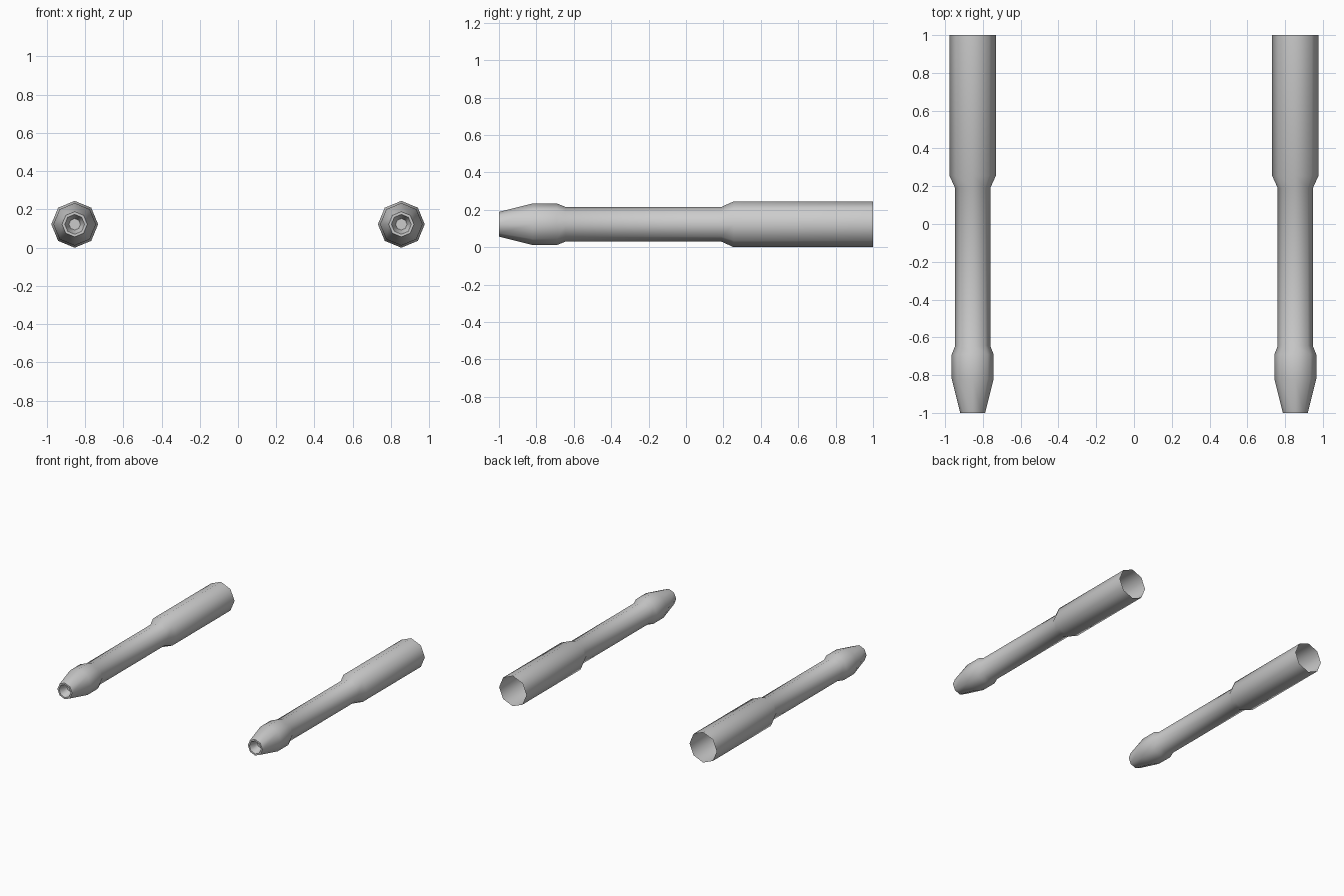
import bpy, bmesh, math

cube = bpy.data.objects.get("Cube")
if cube:
    bpy.data.objects.remove(cube, do_unlink=True)

# Single grey metal
metal = bpy.data.materials.new("grey metal")
metal.use_nodes = True
colour = (0.6, 0.6, 0.6, 1)
metal.diffuse_color = colour
metal.node_tree.nodes["Principled BSDF"].inputs["Base Color"].default_value = colour

SIDES = 8
CENTRE_X, CENTRE_Z = 0.854, 0.1225

# (y, radius): recessed bore, rim, muzzle, slim barrel, wide open sleeve
PROFILE = [(-0.93, 0.03), (-1, 0.052), (-1, 0.066), (-0.82, 0.111),
           (-0.69, 0.111), (-0.645, 0.093), (0.19, 0.093),
           (0.255, 0.1225), (1, 0.1225)]


def barrel(name, x):
    bm = bmesh.new()
    rings = []
    for y, r in PROFILE:
        angles = [math.tau * i / SIDES for i in range(SIDES)]
        rings.append([bm.verts.new((r * math.cos(a), y, r * math.sin(a)))
                      for a in angles])
    for a, b in zip(rings, rings[1:]):
        for i in range(SIDES):
            j = (i + 1) % SIDES
            bm.faces.new((a[i], b[i], b[j], a[j]))
    # Closed end of the bore
    bm.faces.new(rings[0])
    mesh = bpy.data.meshes.new(name)
    bm.to_mesh(mesh)
    bm.free()
    mesh.materials.append(metal)
    obj = bpy.data.objects.new(name, mesh)
    obj.location = (x, 0, CENTRE_Z)
    bpy.context.collection.objects.link(obj)
    bpy.ops.object.select_all(action='DESELECT')
    obj.select_set(True)
    bpy.context.view_layer.objects.active = obj
    bpy.ops.object.shade_smooth_by_angle(angle=math.radians(60))


barrel("left_barrel", CENTRE_X)
barrel("right_barrel", -CENTRE_X)
